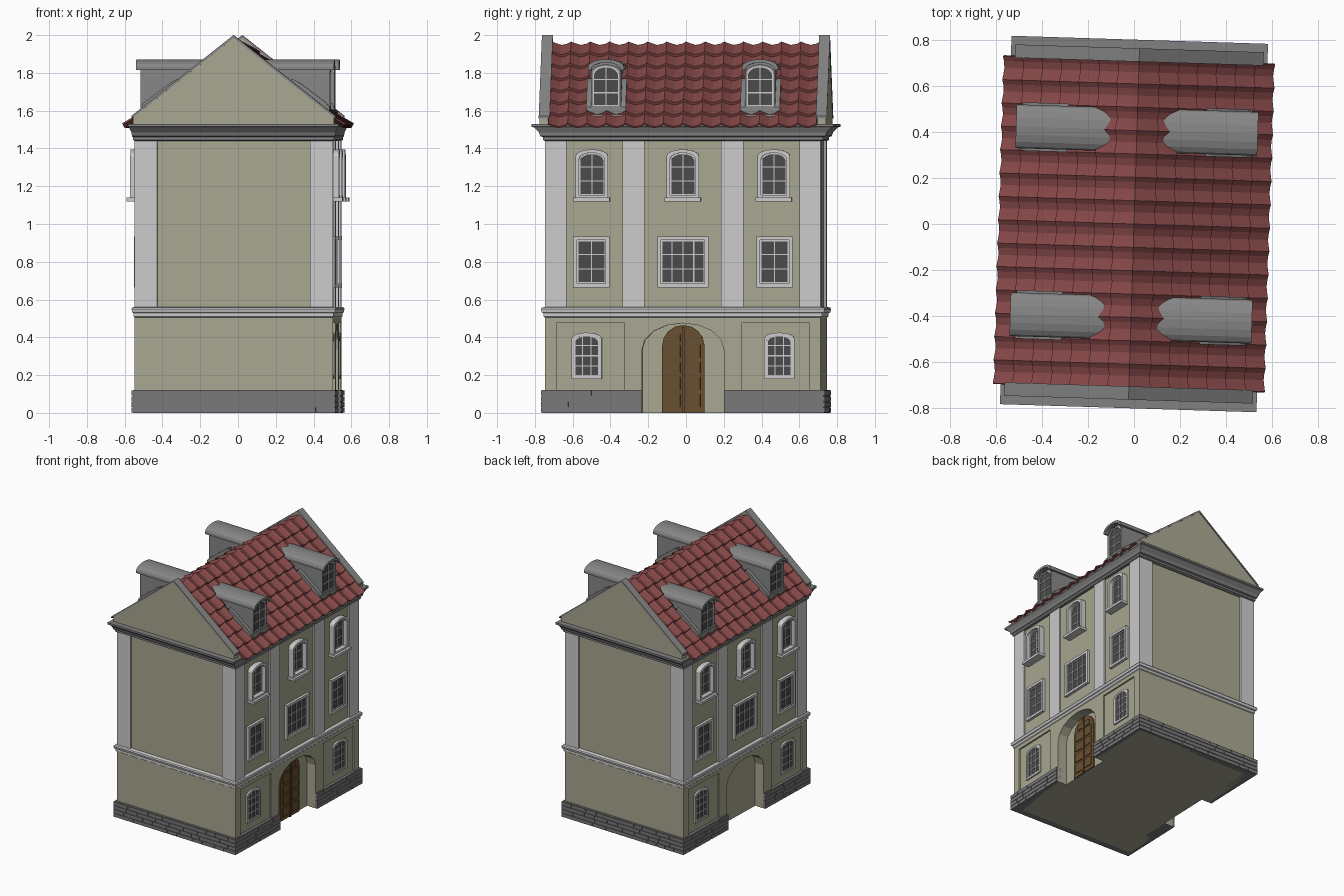
import bpy, bmesh, math, random
from mathutils import Matrix

if "Cube" in bpy.data.objects:
    bpy.data.objects.remove(bpy.data.objects["Cube"])
random.seed(4)
TURN = Matrix.Rotation(math.radians(-1.8), 4, 'Z')   # whole house sits slightly turned

COLS = dict(wall=(.40, .385, .28), tile=(.24, .065, .065), stone=(.19, .19, .19),
            trim=(.57, .57, .57), lead=(.24, .24, .24), glass=(.07, .07, .07),
            door=(.14, .08, .03), cornice=(.22, .22, .22))
MATS = {}
for k, c in COLS.items():
    MATS[k] = bpy.data.materials.new(k)
    MATS[k].diffuse_color = (*c, 1)

PARTS = {}
def part(name, mat):
    if name not in PARTS:
        PARTS[name] = (bmesh.new(), mat)
    return PARTS[name][0]

# coordinate frames: facade (u along y, z, outward depth) and gable (x, z, y)
def fac(s): return lambda u, z, d: (s * d, u, z)
def side(s): return lambda d, z, u: (s * d, u, z)
def gab(x, z, y): return (x, y, z)

def prism(bm, pts, d0, d1, f):
    a = [bm.verts.new(f(p, q, d0)) for p, q in pts]
    b = [bm.verts.new(f(p, q, d1)) for p, q in pts]
    bm.faces.new(a)
    bm.faces.new(b[::-1])
    n = len(a)
    for i in range(n):
        j = (i + 1) % n
        bm.faces.new((a[i], b[i], b[j], a[j]))

def box(bm, u0, u1, z0, z1, d0, d1, f=gab):
    prism(bm, [(u0, z0), (u1, z0), (u1, z1), (u0, z1)], d0, d1, f)

def ring(bm, outer, inner, d0, d1, f):
    L = [[bm.verts.new(f(p, q, d)) for p, q in o]
         for o, d in ((outer, d0), (outer, d1), (inner, d1), (inner, d0))]
    n = len(outer)
    for k in range(4):
        A, B = L[k], L[(k + 1) % 4]
        for i in range(n):
            j = (i + 1) % n
            bm.faces.new((A[i], A[j], B[j], B[i]))

def loft(bm, prof):
    # stack of rectangles (half x, half y, z)
    L = [[bm.verts.new((a * x, b * y, z)) for a, b in ((-1, -1), (1, -1), (1, 1), (-1, 1))]
         for x, y, z in prof]
    bm.faces.new(L[0])
    bm.faces.new(L[-1])
    for A, B in zip(L, L[1:]):
        for i in range(4):
            bm.faces.new((A[i], A[(i + 1) % 4], B[(i + 1) % 4], B[i]))

def arch(u, hw, z0, z1, rise, n=8):
    pts = [(u - hw, z0), (u + hw, z0)]
    if rise == 0:
        return pts + [(u + hw, z1), (u - hw, z1)]
    return pts + [(u + hw * math.cos(math.pi * i / n), z1 - rise + rise * math.sin(math.pi * i / n))
                  for i in range(n + 1)]

def window(name, s, u, hw, z0, z1, rise, wall, proj, bars, fw=.02, mat='trim'):
    f = fac(s)
    fr = part(name + "_frames", mat)
    ring(fr, arch(u, hw, z0, z1, rise), arch(u, hw - fw, z0 + fw, z1 - fw, rise), wall - .01, wall + proj, f)
    h2, a, b = hw - fw, z0 + fw, z1 - fw
    sash = part(name + "_sashes", 'trim')
    ring(sash, arch(u, h2, a, b, rise), arch(u, h2 - .007, a + .007, b - .007, rise), wall - .005, wall + .009, f)
    prism(part(name + "_glass", 'glass'), arch(u, h2, a, b, rise), wall - .005, wall + .003, f)
    for i in range(1, bars[0]):
        c = u - h2 + 2 * h2 * i / bars[0]
        box(sash, c - .003, c + .003, a, b - .004, wall, wall + .007, f)
    for i in range(1, bars[1]):
        c = a + (b - a) * i / bars[1]
        box(sash, u - h2, u + h2, c - .003, c + .003, wall, wall + .007, f)

# masonry cores
box(part("ground_core", 'wall'), -.45, .45, 0, .53, -.73, .73)
box(part("upper_walls", 'wall'), -.512, .512, .53, 1.47, -.717, .717)

for s in (1, -1):
    f = fac(s)
    # ground facade with arched niche, outer skin also leaves window panels open
    niche = arch(0, .217, 0, .475, .14)[2:]
    left = [(-.73, 0), (-.73, .53), (.73, .53), (.73, 0)]
    g = part("ground_facade", 'wall')
    prism(g, left + [(.217, 0)] + niche + [(-.217, 0)], .45, .513, f)
    panelR = [(.67, 0), (.67, .475), (.31, .475), (.31, 0)]
    panelL = [(-u, z) for u, z in panelR[::-1]]
    prism(g, left + panelR + [(.217, 0)] + niche + [(-.217, 0)] + panelL, .513, .525, f)
    # plinth blocks either side of the niche, with bricks on the face
    for t in (1, -1):
        box(part("plinth", 'stone'), *sorted((t * .219, t * .746)), 0, .12, .45, .534, f)
    bricks = part("plinth_bricks", 'stone')
    for r in range(4):
        z = r * .03
        for t in (1, -1):
            u = .217
            while u < .75:
                e = u + random.uniform(.07, .13)
                if e > .70: e = .752
                box(bricks, *sorted((t * u, t * (e - (.003 if e < .752 else 0)))), z + .001, z + .0275, .50, .54, f)
                u = e
        u = -.54
        while u < .539:
            e = u + random.uniform(.07, .13)
            if e > .49: e = .54
            box(bricks, u, e - (.003 if e < .54 else 0), z + .001, z + .0275, s * .72, s * .752)
            u = e
    box(part("plinth", 'stone'), -.534, .534, 0, .12, s * .70, s * .746)
    # pilasters
    p = part("pilasters", 'trim')
    for t in (1, -1):
        box(p, *sorted((t * .617, t * .73)), .55, 1.46, .405, .525, f)
        box(p, *sorted((t * .203, t * .32)), .55, 1.46, .50, .525, f)
    # windows per storey
    for u in (-.51, .51):
        window("ground_window", s, u, .08, .18, .425, .03, .513, .012, (3, 4), .013)
    for u, hw, n in ((-.485, .096, 2), (0, .135, 4), (.485, .096, 2)):
        window("first_floor_window", s, u, hw, .665, .935, 0, .512, .021, (n, 3))
    for u in (-.482, 0, .482):
        window("second_floor_window", s, u, .086, 1.135, 1.395, .035, .512, .041, (2, 3), .018)
        box(part("window_sills", 'trim'), u - .095, u + .095, 1.12, 1.14, .50, .572, f)
    # dormers
    for u in (-.408, .408):
        prism(part("dormer_bodies", 'lead'), arch(u, .08, 1.55, 1.855, .04), .12, .49, f)
        outer = arch(u, .095, 1.82, 1.872, .04)[2:]
        inner = arch(u, .08, 1.82, 1.855, .04)[2:]
        prism(part("dormer_roofs", 'lead'), [(u + .095, 1.815)] + outer + [(u - .095, 1.815), (u - .08, 1.815)]
              + inner[::-1] + [(u + .08, 1.815)], .10, .525, f)
        prism(part("dormer_flashing", 'lead'), [(.30, 1.68), (.30, 1.77), (.34, 1.75), (.48, 1.645), (.50, 1.62), (.50, 1.57)],
              u - .105, u + .105, side(s))
        window("dormer_window", s, u, .079, 1.615, 1.845, .04, .49, .012, (2, 3), .009, 'lead')
    # gable end wall with coping
    prism(part("gable_walls", 'wall'), [(-.533, 1.525), (.533, 1.525), (.533, 1.57), (0, 1.99), (-.533, 1.57)],
          s * .71, s * .758, gab)
    prism(part("gable_coping", 'lead'), [(-.54, 1.573), (0, 2.0), (.54, 1.573), (.54, 1.558), (0, 1.985), (-.54, 1.558)],
          s * .705, s * .763, gab)

# string course and main cornice
loft(part("string_course", 'trim'), [(.525, .73, .505), (.53, .737, .51), (.53, .737, .528), (.537, .747, .532),
                                     (.54, .752, .55), (.536, .747, .558), (.52, .725, .561)])
loft(part("main_cornice", 'cornice'), [(.525, .73, 1.44), (.532, .742, 1.445), (.532, .742, 1.46), (.538, .755, 1.465),
                                       (.54, .762, 1.485), (.552, .785, 1.51), (.557, .80, 1.515), (.557, .80, 1.53)])
# attic under the tiles
prism(part("attic", 'wall'), [(-.54, 1.50), (.54, 1.50), (.54, 1.52), (0, 1.93), (-.54, 1.52)], -.72, .72, gab)

# front door with raised panels
f = fac(1)
door = part("door", 'door')
prism(door, arch(0, .112, 0, .465, .11), .44, .46, f)
dp = part("door_panels", 'door')
for t in (1, -1):
    for z0, z1 in ((.03, .10), (.12, .19), (.21, .27), (.29, .36)):
        box(dp, *sorted((t * .016, t * .09)), z0, z1, .455, .466, f)
    box(dp, *sorted((t * .016, t * .065)), .375, .415, .455, .466, f)
box(dp, -.006, .006, 0, .455, .455, .470, f)

def emit(name, bm, mat, fix=True):
    if fix:
        bmesh.ops.recalc_face_normals(bm, faces=bm.faces)
    me = bpy.data.meshes.new(name)
    bm.to_mesh(me)
    bm.free()
    me.transform(TURN)
    me.materials.append(MATS[mat])
    ob = bpy.data.objects.new(name, me)
    bpy.context.collection.objects.link(ob)
    return ob

for name, (bm, mat) in PARTS.items():
    emit(name, bm, mat)

# pantile roof: stepped rows crossed by a pan-shaped column profile
COLN, ROWN, HALF = 14, 7, .71
pan = [(0, .022), (.2, .012), (.5, 0), (.8, .008)]
cols = [(-HALF + 2 * HALF * (j + t) / COLN, h) for j in range(COLN) for t, h in pan] + [(HALF, .022)]
for s, nm in ((1, "right"), (-1, "left")):
    bm = bmesh.new()
    grid = []
    for r in range(ROWN):
        for k, lift in ((0, 0), (1, .016)):
            x = .578 * (r + k) / ROWN
            grid.append([bm.verts.new((s * (x + (h + lift) * .35 * (x > 0)), y, 1.948 - .77 * x + (h + lift) * .8))
                         for y, h in cols])
    for A, B in zip(grid, grid[1:]):
        for j in range(len(cols) - 1):
            q = (A[j], A[j + 1], B[j + 1], B[j])
            bm.faces.new(q[::-1] if s > 0 else q)
    ob = emit("roof_tiles_" + nm, bm, 'tile', False)
    m = ob.modifiers.new("thickness", 'SOLIDIFY')
    m.thickness = .01
    m.offset = -1

for m in bpy.data.materials:
    if m.users and not m.is_grease_pencil:
        m.use_nodes = True
        m.node_tree.nodes["Principled BSDF"].inputs["Base Color"].default_value = m.diffuse_color
